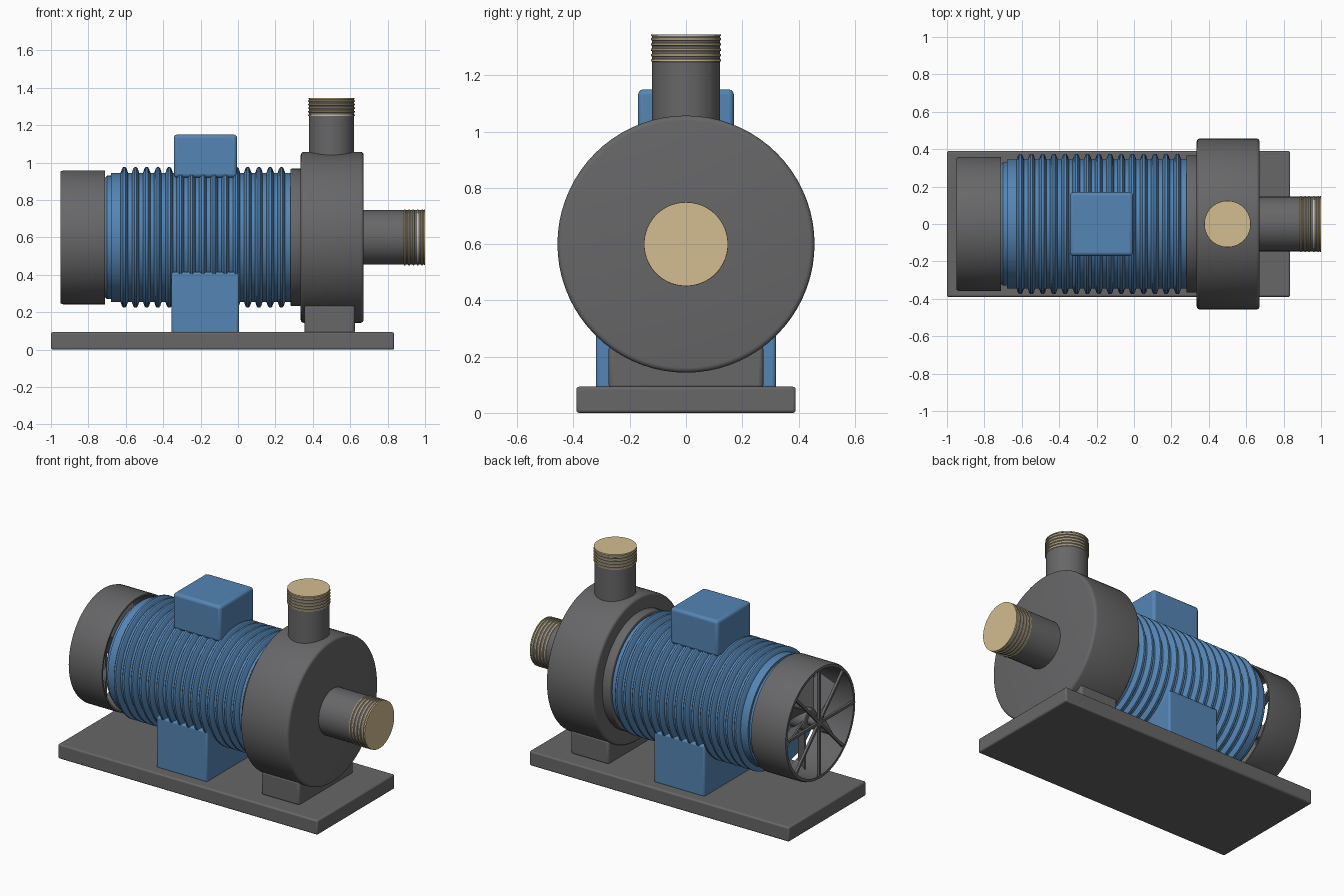
import bpy, bmesh, math
from mathutils import Matrix

if "Cube" in bpy.data.objects:
    bpy.data.objects.remove(bpy.data.objects["Cube"], do_unlink=True)


def material(name, rgb):
    m = bpy.data.materials.new(name)
    m.use_nodes = True
    m.diffuse_color = (*rgb, 1)
    m.node_tree.nodes["Principled BSDF"].inputs["Base Color"].default_value = (*rgb, 1)
    return m


GREY = material("dark grey metal", (0.135, 0.135, 0.14))
BLUE = material("blue paint", (0.09, 0.235, 0.46))
BRASS = material("pale brass", (0.65, 0.51, 0.28))

AXIS = 0.6
# shaft frame: local z runs along world x at shaft height
SHAFT = Matrix.Translation((0, 0, AXIS)) @ Matrix.Rotation(math.pi / 2, 4, "Y")
# outlet frame: local z runs straight up
OUTLET = Matrix.Translation((0.5, 0, 0))


def finish(name, bm, mat):
    bmesh.ops.recalc_face_normals(bm, faces=bm.faces)
    mesh = bpy.data.meshes.new(name)
    bm.to_mesh(mesh)
    bm.free()
    mesh.materials.append(mat)
    ob = bpy.data.objects.new(name, mesh)
    bpy.context.collection.objects.link(ob)
    return ob


def smooth(ob):
    bpy.ops.object.select_all(action="DESELECT")
    ob.select_set(True)
    bpy.context.view_layer.objects.active = ob
    bpy.ops.object.shade_smooth_by_angle(angle=math.radians(35))


def lathe(name, profile, mat, frame=SHAFT, hollow=False, segments=72):
    """Revolve (position, radius) pairs; hollow profiles close on themselves."""
    bm = bmesh.new()
    rings = []
    for t, r in profile:
        rings.append([bm.verts.new((r * math.cos(a), r * math.sin(a), t))
                      for a in (i * math.tau / segments for i in range(segments))])
    pairs = list(zip(rings, rings[1:]))
    if hollow:
        pairs.append((rings[-1], rings[0]))
    else:
        bm.faces.new(rings[0])
        bm.faces.new(rings[-1])
    for a, b in pairs:
        for i in range(segments):
            j = (i + 1) % segments
            bm.faces.new((a[i], a[j], b[j], b[i]))
    bm.transform(frame)
    ob = finish(name, bm, mat)
    smooth(ob)
    return ob


def box(name, lo, hi, mat, bevel=0.0, frame=Matrix()):
    bm = bmesh.new()
    bmesh.ops.create_cube(bm, size=1)
    for v in bm.verts:
        v.co = [l + (c + 0.5) * (h - l) for c, l, h in zip(v.co, lo, hi)]
    bm.transform(frame)
    ob = finish(name, bm, mat)
    if bevel:
        mod = ob.modifiers.new("rounded edges", "BEVEL")
        mod.width = bevel
        mod.segments = 3
        smooth(ob)
    return ob


def rounded(t0, t1, r, b):
    """Cylinder profile with rounded rims."""
    arc = [(b * (1 - math.cos(a)), b * (1 - math.sin(a)))
           for a in (k * math.pi / 8 for k in range(5))]
    return [(t0 + u, r - w) for u, w in arc] + [(t1 - u, r - w) for u, w in reversed(arc)]


# Base plate and supports
box("base_plate", (-1, -0.39, 0), (0.835, 0.39, 0.093), GREY, 0.01)
box("motor_foot", (-0.355, -0.32, 0.085), (0.005, 0.32, 0.415), BLUE, 0.012)
box("pump_foot", (0.355, -0.275, 0.085), (0.625, 0.275, 0.24), GREY, 0.015)
box("terminal_box", (-0.343, -0.17, 0.92), (-0.005, 0.17, 1.15), BLUE, 0.018)

# Finned motor body
body = [(-0.71, 0.32), (-0.7, 0.33), (-0.68, 0.33), (-0.68, 0.345)]
for n in range(15):
    c = -0.608 + n * 0.06
    body += [(c + d, r) for d, r in ((-0.02, 0.345), (-0.012, 0.368), (-0.006, 0.375),
                                     (0.006, 0.375), (0.012, 0.368), (0.02, 0.345))]
body.append((0.29, 0.345))
lathe("motor_body", body, BLUE)

# Pump casing
lathe("motor_flange", rounded(0.28, 0.345, 0.367, 0.006), GREY)
lathe("pump_casing", rounded(0.335, 0.672, 0.457, 0.018), GREY)


# Threaded pipes with brass ridges and end discs
def pipe(name, start, end, radius, frame, pitch):
    lathe(name, [(start, radius), (end - 0.005, radius)], GREY, frame)
    for n in range(5):
        c = end - 0.016 - n * pitch
        lathe(f"{name}_thread_{n + 1}",
              [(c - 0.007, radius - 0.004), (c - 0.003, radius + 0.004),
               (c + 0.003, radius + 0.004), (c + 0.007, radius - 0.004)],
              BRASS, frame, hollow=True)
    lathe(f"{name}_end", [(end - 0.006, radius + 0.003), (end, radius + 0.003)], BRASS, frame)


pipe("inlet_pipe", 0.66, 1.0, 0.146, SHAFT, 0.023)
pipe("outlet_pipe", AXIS + 0.4, 1.345, 0.121, OUTLET, 0.019)

# Open fan cover with an inward lip
lathe("fan_cover", [(-0.71, 0.358), (-0.935, 0.358), (-0.95, 0.352),
                    (-0.95, 0.335), (-0.935, 0.345), (-0.71, 0.348)], GREY, hollow=True)

# Guard bars, hub and fan blades
for n in range(4):
    turn = Matrix.Translation((0, 0, AXIS)) @ Matrix.Rotation(n * math.pi / 4, 4, "X")
    box(f"guard_bar_{n + 1}", (-0.948, -0.345, -0.008), (-0.932, 0.345, 0.008), GREY, 0, turn)
lathe("fan_shaft", [(-0.935, 0.03), (-0.7, 0.03)], GREY, segments=32)
lathe("fan_hub", rounded(-0.88, -0.77, 0.07, 0.01), GREY, segments=32)
for n in range(6):
    turn = (Matrix.Translation((-0.82, 0, AXIS)) @ Matrix.Rotation(n * math.tau / 6, 4, "X")
            @ Matrix.Rotation(math.radians(40), 4, "Z"))
    box(f"fan_blade_{n + 1}", (-0.07, -0.005, 0.05), (0.07, 0.005, 0.3), GREY, 0, turn)
